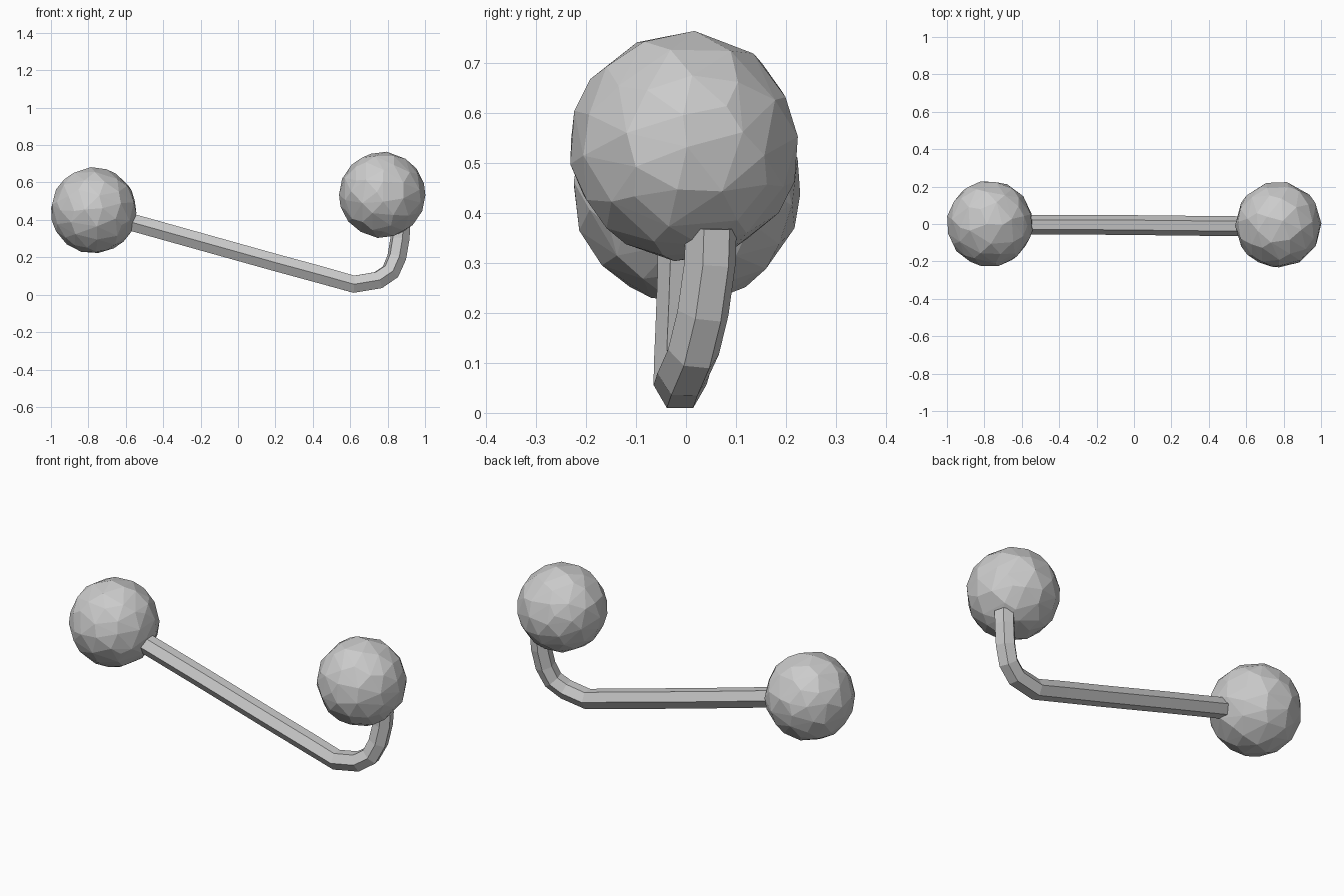
import bpy

if "Cube" in bpy.data.objects:
    bpy.data.objects.remove(bpy.data.objects["Cube"])


def ball(name, center, radius, turn):
    # Irregular low-poly ball: reduced icosphere
    bpy.ops.mesh.primitive_ico_sphere_add(subdivisions=3, radius=radius,
                                          location=center, rotation=turn)
    ob = bpy.context.object
    ob.name = name
    mod = ob.modifiers.new("reduce", 'DECIMATE')
    mod.ratio = 0.5
    bpy.ops.object.modifier_apply(modifier=mod.name)
    bpy.ops.object.shade_flat()


def rod(name, path, radius):
    # Six-sided bar swept along a bent path
    curve = bpy.data.curves.new(name, 'CURVE')
    curve.dimensions = '3D'
    curve.bevel_depth = radius
    curve.bevel_resolution = 1
    curve.use_fill_caps = True
    spline = curve.splines.new('POLY')
    spline.points.add(len(path) - 1)
    for point, co in zip(spline.points, path):
        point.co = (*co, 1)
    spline.use_smooth = False
    ob = bpy.data.objects.new(name, curve)
    bpy.context.collection.objects.link(ob)
    bpy.ops.object.select_all(action='DESELECT')
    ob.select_set(True)
    bpy.context.view_layer.objects.active = ob
    bpy.ops.object.convert(target='MESH')
    bpy.ops.object.shade_flat()


# End balls
ball("left_ball", (-0.771, 0.002, 0.45), 0.229, (0.3, 0.2, 0.5))
ball("right_ball", (0.771, -0.003, 0.534), 0.229, (0.1, 0.5, 0.2))

# Connecting bar with hooked end
rod("bent_rod", [
    (-0.60, -0.004, 0.396), (-0.20, -0.004, 0.284), (0.20, -0.008, 0.172),
    (0.45, -0.011, 0.104), (0.62, -0.012, 0.056), (0.75, -0.005, 0.078),
    (0.815, 0.015, 0.122), (0.849, 0.034, 0.20), (0.866, 0.048, 0.30),
    (0.870, 0.050, 0.37)], 0.053)
